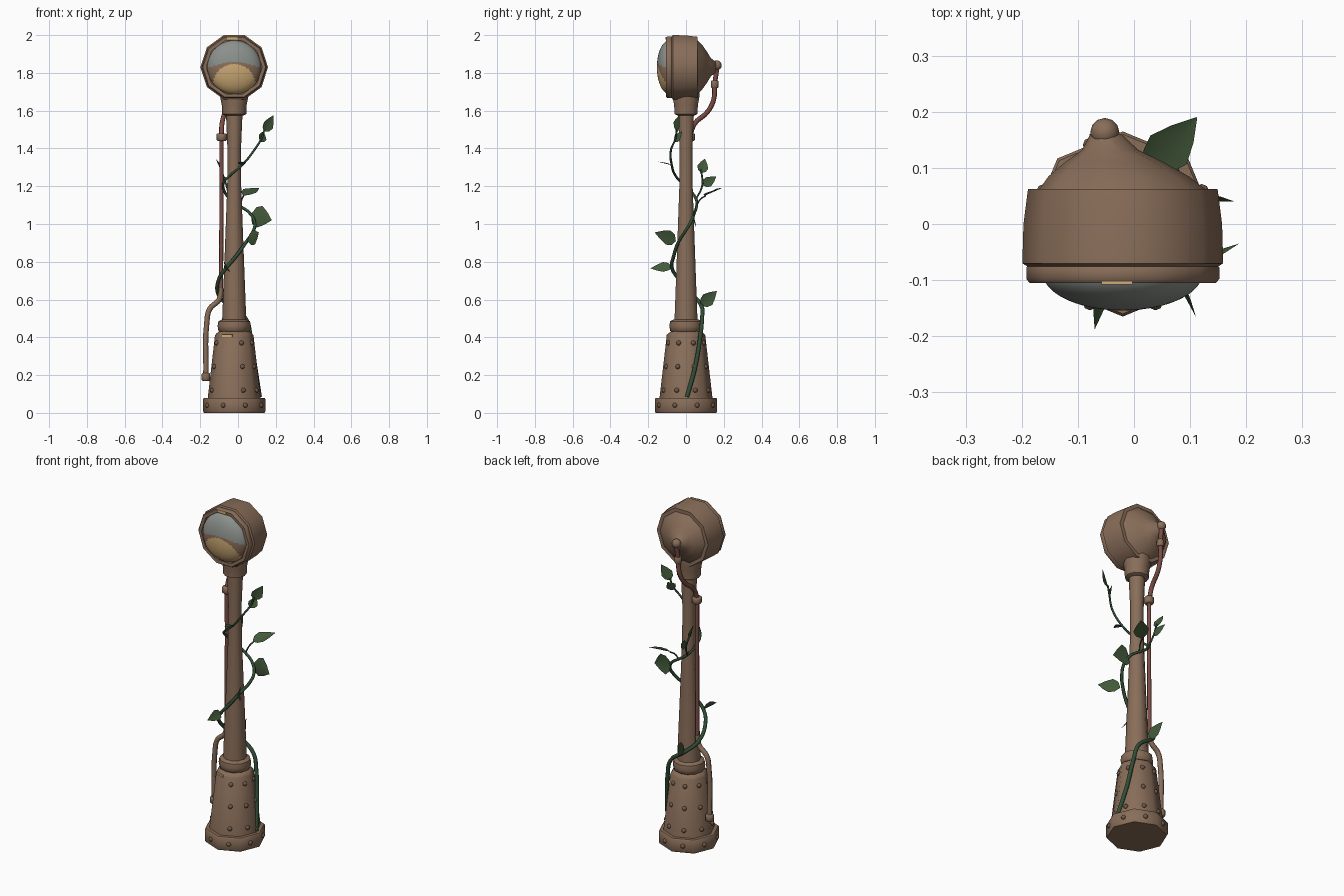
import bpy, bmesh, math
from mathutils import Vector

cube = bpy.data.objects.get("Cube")
if cube:
    bpy.data.objects.remove(cube, do_unlink=True)

CX = -0.02     # axis of the post
HZ = 1.83      # height of the lamp head
parts = []


def material(name, rgb):
    m = bpy.data.materials.new(name)
    m.use_nodes = True
    m.diffuse_color = (*rgb, 1)
    bsdf = m.node_tree.nodes["Principled BSDF"]
    bsdf.inputs["Base Color"].default_value = (*rgb, 1)
    bsdf.inputs["Roughness"].default_value = 0.8
    return m


BROWN = material("brown_metal", (0.25, 0.155, 0.10))
RIVET = material("dark_rivet", (0.16, 0.10, 0.065))
RUST = material("red_copper", (0.20, 0.075, 0.06))
GREY = material("grey_glass", (0.26, 0.28, 0.26))
GOLD = material("warm_yellow", (0.62, 0.41, 0.18))
STEM = material("stem_green", (0.03, 0.075, 0.035))
LEAF = material("leaf_green", (0.055, 0.10, 0.042))


def finish(name, bm, *mats):
    bmesh.ops.recalc_face_normals(bm, faces=bm.faces[:])
    me = bpy.data.meshes.new(name)
    bm.to_mesh(me)
    bm.free()
    ob = bpy.data.objects.new(name, me)
    bpy.context.collection.objects.link(ob)
    for m in mats:
        me.materials.append(m)
    parts.append(ob)
    return ob


def lathe(name, profile, sides, loc, mats=(BROWN,), along_y=False, lean=0, closed=False, rule=None):
    """Turn (radius, height) pairs round z or y; lean shifts the last ring in x."""
    bm = bmesh.new()
    rings = []
    for i, (r, h) in enumerate(profile):
        ring = []
        shift = lean * i / (len(profile) - 1)
        for k in range(sides):
            a = math.tau * k / sides
            c, s = r * math.cos(a) + shift, r * math.sin(a)
            p = (c, h, s) if along_y else (c, s, h)
            ring.append(bm.verts.new(Vector(loc) + Vector(p)))
        rings.append(ring)
    pairs = list(zip(rings, rings[1:]))
    if closed:
        pairs.append((rings[-1], rings[0]))
    for a, b in pairs:
        for k in range(sides):
            j = (k + 1) % sides
            bm.faces.new((a[k], a[j], b[j], b[k]))
    if not closed:
        bm.faces.new(rings[0])
        bm.faces.new(rings[-1])
    if rule:
        for f in bm.faces:
            f.material_index = rule(f.calc_center_median())
    return finish(name, bm, *mats)


def tube(name, points, radius, mat, sizes=None):
    """Smooth round tube through the points."""
    cu = bpy.data.curves.new(name, "CURVE")
    cu.dimensions = "3D"
    cu.bevel_depth, cu.bevel_resolution, cu.resolution_u = radius, 2, 5
    cu.use_fill_caps = True
    sp = cu.splines.new("BEZIER")
    sp.bezier_points.add(len(points) - 1)
    for i, (bp, p) in enumerate(zip(sp.bezier_points, points)):
        bp.co = p
        bp.handle_left_type = bp.handle_right_type = "AUTO"
        if sizes:
            t = i / (len(points) - 1)
            bp.radius = sizes[0] * (1 - t) + sizes[1] * t
    ob = bpy.data.objects.new(name, cu)
    bpy.context.collection.objects.link(ob)
    cu.materials.append(mat)
    bpy.ops.object.select_all(action="DESELECT")
    ob.select_set(True)
    bpy.context.view_layer.objects.active = ob
    bpy.ops.object.convert(target="MESH")
    parts.append(bpy.context.view_layer.objects.active)


def leaf(name, base, tip, width, normal):
    """Pointed leaf, folded a little along its middle."""
    bm = bmesh.new()
    base, tip = Vector(base), Vector(tip)
    along = tip - base
    side = along.cross(Vector(normal)).normalized() * width / 2
    fold = side.cross(along).normalized() * width * 0.12
    rows = []
    for t, w in ((0, 0.08), (0.15, 0.75), (0.4, 1), (0.7, 0.6), (1, 0.02)):
        mid = base + along * t
        rows.append([bm.verts.new(mid + side * w * s + fold * w * abs(s)) for s in (-1, 0, 1)])
    for a, b in zip(rows, rows[1:]):
        for k in (0, 1):
            bm.faces.new((a[k], a[k + 1], b[k + 1], b[k]))
    finish(name, bm, LEAF)


def plate(name, centre, size, turn=0):
    bm = bmesh.new()
    bmesh.ops.create_cube(bm, size=1)
    bmesh.ops.scale(bm, vec=size, verts=bm.verts)
    ob = finish(name, bm, GOLD)
    ob.location, ob.rotation_euler.z = centre, turn


# Post: plate, pedestal, collar, shaft and cap
post = (CX, 0, 0)
lathe("base_plate", [(0.16, 0), (0.165, 0.01), (0.165, 0.073), (0.16, 0.08)], 8, post)
lathe("pedestal", [(0.14, 0.08), (0.102, 0.41), (0.095, 0.42), (0.075, 0.435)], 8, post)
lathe("collar", [(0.07, 0.425), (0.084, 0.435), (0.088, 0.46), (0.084, 0.485), (0.065, 0.495)], 12, post)
lathe("shaft", [(0.064, 0.49), (0.052, 0.8), (0.037, 1.2), (0.036, 1.4), (0.044, 1.59)], 10, post)
lathe("shaft_cap", [(0.05, 1.575), (0.064, 1.582), (0.066, 1.63), (0.074, 1.67), (0.074, 1.70)], 10, post)

# Rivets on the flat sides
bm = bmesh.new()
for row, (z, r) in enumerate(((0.04, 0.165), (0.12, 0.136), (0.245, 0.121), (0.37, 0.107))):
    for k in range(8):
        if row and k == 5:
            continue
        a = math.tau * (k + 0.5) / 8
        d = r * math.cos(math.pi / 8)
        made = bmesh.ops.create_uvsphere(bm, u_segments=8, v_segments=6, radius=0.013)["verts"]
        bmesh.ops.translate(bm, vec=(CX + d * math.cos(a), d * math.sin(a), z), verts=made)
finish("rivets", bm, RIVET)

# Lamp head
head = (CX, 0, HZ)
lathe("lamp_body", [(0.155, -0.085), (0.179, -0.07), (0.177, 0.0), (0.169, 0.062)], 10, head, along_y=True)
lathe("lamp_rim", [(0.148, -0.075), (0.148, -0.104), (0.166, -0.105), (0.172, -0.098),
                   (0.172, -0.078), (0.166, -0.07)], 10, head, along_y=True, closed=True)
lathe("lamp_back", [(0.15, 0.06), (0.125, 0.085), (0.088, 0.11), (0.05, 0.132), (0.028, 0.16)],
      10, head, along_y=True, lean=-0.03)


def lens_colour(p):
    x, z = p.x - CX, p.z - HZ
    if x * x + (z + 0.095) ** 2 < 0.112 ** 2:
        return 2
    return 0 if z > 0.027 - 1.8 * x * x else 1


# Bulging lens, split into glass, band and glow
steps = [math.pi / 2 * (1 - i / 24) for i in range(24)]
lathe("lens", [(0.142 * math.sin(a), -0.088 - 0.066 * math.cos(a)) for a in steps] + [(0.002, -0.154)],
      64, head, (GREY, BROWN, GOLD), along_y=True, rule=lens_colour)

# Worn yellow marks
plate("rim_mark", (-0.03, -0.105, 1.983), (0.055, 0.005, 0.014))
a = math.radians(247.5)
plate("pedestal_mark", (CX + 0.096 * math.cos(a), 0.096 * math.sin(a), 0.409),
      (0.06, 0.008, 0.012), a + math.pi / 2)

# Cable pipe and its fittings
tube("upper_pipe", [(-0.052, 0.165, 1.83), (-0.055, 0.152, 1.74), (-0.06, 0.147, 1.66),
                    (-0.07, 0.115, 1.595), (-0.085, 0.045, 1.53), (-0.088, 0.02, 1.46)], 0.013, RUST)
tube("middle_pipe", [(-0.088, 0.02, 1.46), (-0.088, 0.02, 1.05), (-0.09, 0.02, 0.64)], 0.011, RUST)
tube("lower_pipe", [(-0.09, 0.02, 0.66), (-0.1, 0.02, 0.6), (-0.15, 0.02, 0.55),
                    (-0.165, 0.02, 0.48), (-0.17, 0.02, 0.2)], 0.014, BROWN)
for name, x, y, z, r in (("top_fitting", -0.055, 0.152, 1.74, 0.02),
                         ("middle_fitting", -0.086, 0.02, 1.46, 0.027),
                         ("bottom_fitting", -0.17, 0.02, 0.19, 0.023)):
    lathe(name, [(r * 0.8, -0.02), (r, -0.015), (r, 0.015), (r * 0.8, 0.02)], 8, (x, y, z))
bm = bmesh.new()
bmesh.ops.create_uvsphere(bm, u_segments=12, v_segments=8, radius=0.026)
finish("pipe_elbow", bm, BROWN).location = (-0.052, 0.163, 1.84)

# Climbing vine
tube("vine", [(0.115, 0.005, 0.085), (0.09, 0.05, 0.25), (0.068, 0.075, 0.4), (0.04, 0.085, 0.5),
              (-0.05, 0.08, 0.57), (-0.105, 0.03, 0.63), (-0.1, -0.04, 0.71), (-0.06, -0.075, 0.77),
              (-0.01, -0.065, 0.83), (0.04, -0.042, 0.9), (0.08, -0.005, 0.96), (0.088, 0.025, 1.01),
              (0.06, 0.045, 1.06), (0.01, 0.056, 1.095), (-0.045, 0.052, 1.135), (-0.075, 0.02, 1.18),
              (-0.075, -0.025, 1.22), (-0.045, -0.055, 1.255), (0.02, -0.075, 1.31),
              (0.085, -0.08, 1.39), (0.125, -0.055, 1.455), (0.14, -0.05, 1.5)], 0.01, STEM, (1.2, 0.5))
tube("vine_branch", [(-0.045, 0.052, 1.13), (-0.06, 0.085, 1.2), (-0.09, 0.08, 1.29)], 0.005, STEM)
tube("leaf_stalk", [(0.01, 0.055, 1.095), (0.02, 0.075, 1.13), (0.03, 0.105, 1.15)], 0.004, STEM)

for i, (base, tip, width, normal) in enumerate((
        ((-0.045, 0.08, 0.57), (-0.06, 0.163, 0.645), 0.075, (1, 0.3, 0)),
        ((-0.06, -0.075, 0.772), (-0.07, -0.187, 0.765), 0.06, (1, 0, 0.6)),
        ((0.05, -0.055, 0.91), (0.11, -0.165, 0.955), 0.08, (0.8, 0.5, 0)),
        ((0.07, 0.04, 1.05), (0.178, 0.04, 1.02), 0.12, (0, 1, 0)),
        ((0.028, 0.1, 1.15), (0.112, 0.19, 1.19), 0.085, (0, -0.4, 1)),
        ((0.138, -0.05, 1.49), (0.187, -0.035, 1.575), 0.065, (0.5, -0.8, 0)),
        ((0.12, -0.055, 1.435), (0.135, -0.02, 1.49), 0.055, (0.5, -0.8, 0)),
        ((0.02, -0.078, 1.312), (0.015, -0.15, 1.33), 0.04, (0, 0.2, 1)),
        ((-0.085, 0.08, 1.27), (-0.118, 0.1, 1.345), 0.06, (1, 0.2, 0.3)),
        ((-0.065, 0.09, 1.205), (-0.08, 0.16, 1.25), 0.055, (1, 0, 0)))):
    leaf(f"leaf_{i + 1}", base, tip, width, normal)

# Smooth shading with crisp rims
bpy.ops.object.select_all(action="DESELECT")
for ob in parts:
    ob.select_set(True)
bpy.context.view_layer.objects.active = parts[0]
bpy.ops.object.shade_smooth_by_angle(angle=math.radians(50))
